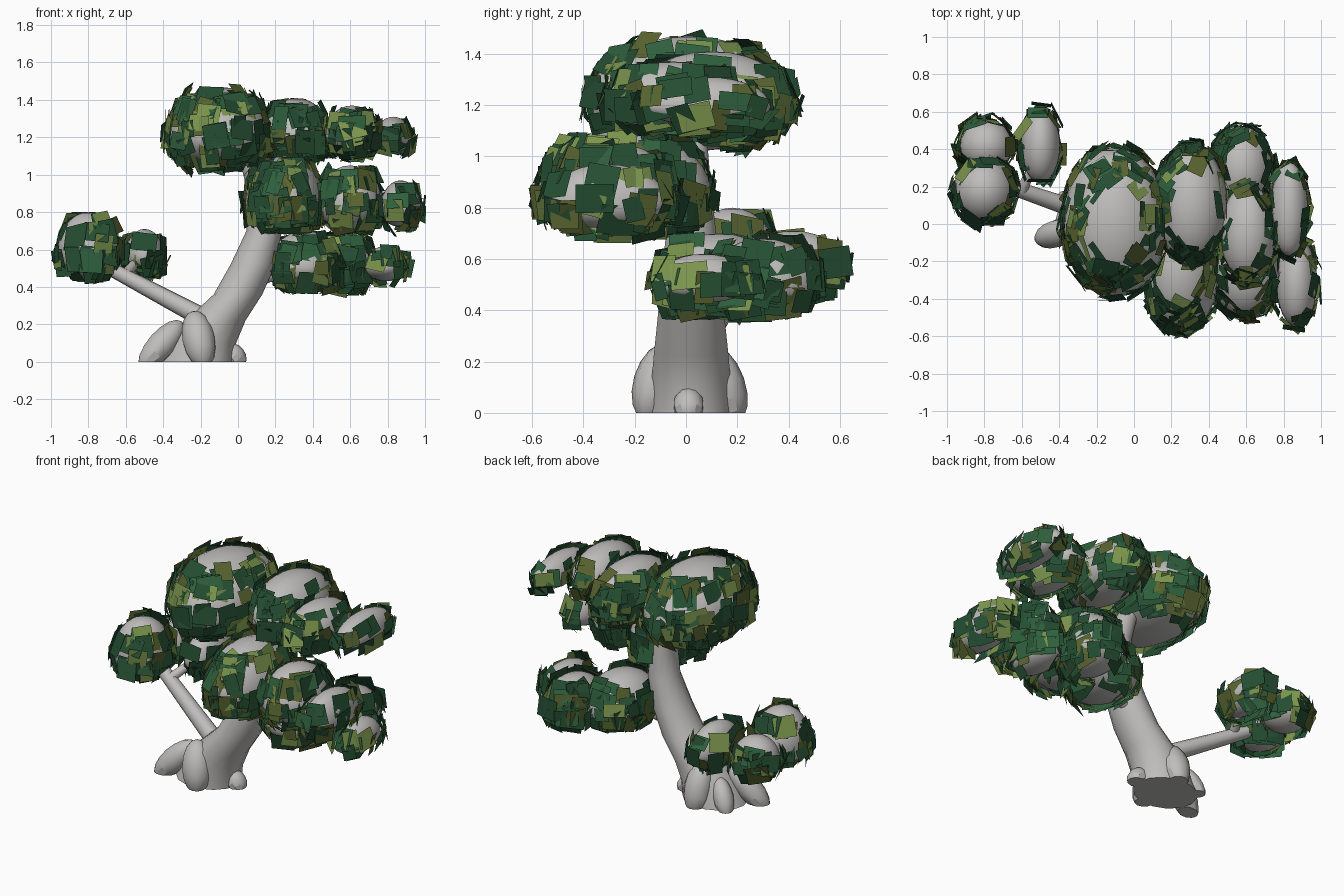
import bpy, bmesh, math, random
from mathutils import Vector, Matrix

random.seed(7)
cube = bpy.data.objects.get("Cube")
if cube:
    bpy.data.objects.remove(cube, do_unlink=True)


def material(name, rgb):
    m = bpy.data.materials.new(name)
    m.use_nodes = True
    m.diffuse_color = (*rgb, 1)
    m.node_tree.nodes["Principled BSDF"].inputs["Base Color"].default_value = (*rgb, 1)
    return m


GREY = material("pale_grey", (0.52, 0.51, 0.5))
GREENS = [material("deep_green", (0.018, 0.075, 0.032)),
          material("mid_green", (0.028, 0.115, 0.046)),
          material("olive_green", (0.1, 0.13, 0.03)),
          material("light_green", (0.2, 0.3, 0.075))]


def finish(name, bm, mats, smooth=True):
    mesh = bpy.data.meshes.new(name)
    bm.to_mesh(mesh)
    bm.free()
    for m in mats:
        mesh.materials.append(m)
    for p in mesh.polygons:
        p.use_smooth = smooth and len(p.vertices) < 5
    ob = bpy.data.objects.new(name, mesh)
    bpy.context.collection.objects.link(ob)
    return ob


def loft(name, rings, turn=None, sides=14):
    """Skin a chain of (centre, rx, ry) rings; turn orients every ring."""
    bm = bmesh.new()
    turn = turn or Matrix.Identity(3)
    loops = []
    for c, rx, ry in rings:
        angles = [math.tau * i / sides for i in range(sides)]
        loops.append([bm.verts.new(Vector(c) + turn @ Vector((rx * math.cos(a), ry * math.sin(a), 0)))
                      for a in angles])
    for a, b in zip(loops, loops[1:]):
        for i in range(sides):
            j = (i + 1) % sides
            bm.faces.new((a[i], a[j], b[j], b[i]))
    bm.faces.new(loops[0][::-1])
    bm.faces.new(loops[-1])
    return finish(name, bm, [GREY])


# Leaning trunk: x, z, half width, half depth
trunk = [(-.22, 0, .2, .17), (-.19, .1, .18, .16), (-.12, .22, .16, .15), (0, .36, .13, .135),
         (.08, .52, .12, .12), (.14, .7, .095, .1), (.14, .88, .08, .08),
         (.08, 1.05, .065, .065), (0, 1.2, .05, .05)]
loft("trunk", [((x, .02, z), rx, ry) for x, z, rx, ry in trunk])

# Branches
branches = {"low_branch": ((-.14, .02, .21), (-.78, .24, .55), .055),
            "low_branch_fork": ((-.6, .18, .47), (-.5, .4, .58), .03),
            "middle_branch": ((.12, 0, .68), (.3, -.25, .88), .05),
            "lower_side_branch": ((.05, .04, .42), (.4, .15, .54), .04)}
for name, (a, b, r) in branches.items():
    a, b = Vector(a), Vector(b)
    turn = (b - a).to_track_quat('Z', 'Y').to_matrix()
    loft(name, [(a.lerp(b, t), r * (1 - .35 * t), r * (1 - .35 * t)) for t in (0, .5, 1)], turn, 10)


def root(name, centre, axis, r, h):
    """Tapered lump leaning on the trunk, trimmed flat at the ground."""
    bm = bmesh.new()
    bmesh.ops.create_uvsphere(bm, u_segments=10, v_segments=8, radius=1)
    turn = Vector(axis).to_track_quat('Z', 'Y').to_matrix().to_4x4()
    bm.transform(Matrix.Translation(centre) @ turn @ Matrix.Diagonal((r, r, h, 1)))
    geom = bm.verts[:] + bm.edges[:] + bm.faces[:]
    bmesh.ops.bisect_plane(bm, geom=geom, plane_co=(0, 0, 0), plane_no=(0, 0, 1), clear_inner=True)
    bmesh.ops.holes_fill(bm, edges=[e for e in bm.edges if e.is_boundary], sides=0)
    finish(name, bm, [GREY])


# Roots: centre, direction of the long axis, radius, half length
root("front_root", (-.21, -.115, .12), (-.2, .3, 1), .09, .16)
root("back_root", (-.19, .145, .11), (0, -.35, 1), .085, .16)
root("right_root", (-.41, -.05, .09), (.8, .25, .9), .075, .17)
root("left_root", (-.02, .01, .03), (-.8, 0, 1), .06, .075)
root("rear_right_root", (-.34, .11, .07), (.6, -.4, 1), .06, .12)

# Foliage pads: x, y, bottom, top, half width, half depth, leaf density
pads = {"crown": [(-.1, .01, 1.02, 1.47, .28, .4, 900),
                  (.31, .1, 1.07, 1.41, .19, .32, 800),
                  (.61, -.05, 1.1, 1.37, .15, .26, 800),
                  (.83, .08, 1.12, 1.31, .1, .25, 450)],
        "middle": [(.25, -.24, .69, 1.1, .21, .34, 900),
                   (.6, -.27, .7, 1.05, .18, .24, 900),
                   (.87, -.31, .72, .97, .11, .24, 550)],
        "lower": [(.36, .13, .38, .7, .2, .25, 900),
                  (.58, .3, .39, .68, .16, .22, 900),
                  (.79, .07, .43, .62, .11, .19, 450)],
        "side": [(-.8, .18, .45, .8, .165, .18, 800),
                 (-.79, .42, .46, .7, .14, .14, 950),
                 (-.5, .42, .47, .71, .105, .2, 700)]}
UNDERSIDE = .65


def on_pad(pad, u):
    """Map a unit vector onto a domed pad with a flatter underside."""
    x, y, low, high, rx, ry = pad[:6]
    rz = (high - low) / (1 + UNDERSIDE)
    return Vector((x + u.x * rx, y + u.y * ry, high - rz + u.z * rz * (1 if u.z > 0 else UNDERSIDE)))


def inside(p, pad):
    x, y, low, high, rx, ry = pad[:6]
    mid, half = (low + high) / 2, (high - low) / 2
    return ((p.x - x) / rx) ** 2 + ((p.y - y) / ry) ** 2 + ((p.z - mid) / half) ** 2 < .7


def pad_body(name, pad):
    bm = bmesh.new()
    bmesh.ops.create_uvsphere(bm, u_segments=24, v_segments=14, radius=1)
    for v in bm.verts:
        v.co = on_pad(pad, v.co)
    finish(name, bm, [GREY])


def add_leaf(bm, pad, others):
    """One square leaf card standing roughly along the flank of a pad."""
    rx, ry = pad[4:6]
    rz = (pad[3] - pad[2]) / (1 + UNDERSIDE)
    # Small pads keep a larger bare cap
    h, a = random.uniform(-.85, .5 + min(.36, 1.3 * max(0, rz - .1) + .12)), random.uniform(0, math.tau)
    s = math.sqrt(1 - h * h)
    u = Vector((s * math.cos(a), s * math.sin(a), h))
    n = Vector((u.x / rx, u.y / ry, .6 * u.z / rz)).normalized()
    n = (n + Vector(random.uniform(-.25, .25) for _ in range(3))).normalized()
    p = on_pad(pad, u) + n * random.uniform(-.006, .024)
    if any(inside(p, q) for q in others):
        return
    turn = n.to_track_quat('Z', 'Y').to_matrix() @ Matrix.Rotation(random.gauss(0, .14), 3, 'Z')
    w, t = random.uniform(.035, .075), random.uniform(.035, .07)
    corners = [(-w, -t), (w, -t), (w, t), (-w, t)]
    f = bm.faces.new([bm.verts.new(p + turn @ Vector((i, j, 0))) for i, j in corners])
    f.material_index = random.choices(range(4), (42, 28, 13, 17))[0]


for tier, group in pads.items():
    bm = bmesh.new()
    for k, pad in enumerate(group):
        pad_body(f"{tier}_pad_{k + 1}", pad)
        x, y, z = pad[4], pad[5], (pad[3] - pad[2]) / 2
        others = [q for q in group if q is not pad]
        for _ in range(int(pad[6] * (x * y + y * z + x * z))):
            add_leaf(bm, pad, others)
    finish(f"{tier}_leaves", bm, GREENS, False)
